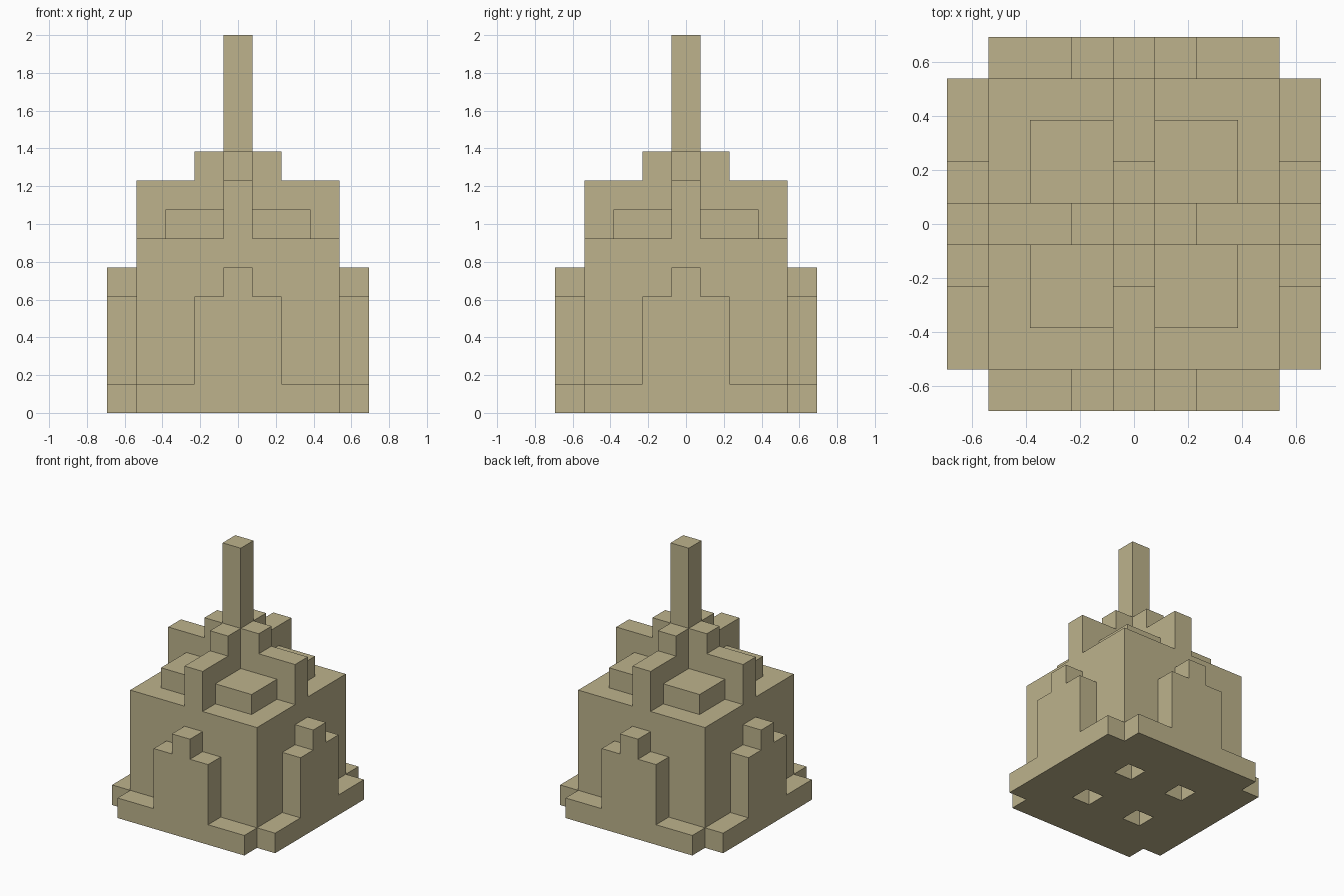
import bpy
import bmesh
import math
from mathutils import Matrix, Vector

U = 2 / 13  # one building block

if "Cube" in bpy.data.objects:
    bpy.data.objects.remove(bpy.data.objects["Cube"], do_unlink=True)

stone = bpy.data.materials.new("sandstone")
stone.use_nodes = True
colour = (0.51, 0.45, 0.262, 1)
stone.diffuse_color = colour
bsdf = next(n for n in stone.node_tree.nodes if n.type == "BSDF_PRINCIPLED")
bsdf.inputs["Base Color"].default_value = colour


def finish(name, bm):
    bmesh.ops.recalc_face_normals(bm, faces=bm.faces[:])
    mesh = bpy.data.meshes.new(name)
    bm.to_mesh(mesh)
    bm.free()
    mesh.materials.append(stone)
    obj = bpy.data.objects.new(name, mesh)
    bpy.context.collection.objects.link(obj)
    return obj


def box_mesh(size, centre):
    bm = bmesh.new()
    matrix = Matrix.Translation(Vector(centre) * U) @ Matrix.Diagonal((*[s * U for s in size], 1))
    bmesh.ops.create_cube(bm, size=1, matrix=matrix)
    return bm


def slab(name, outline, depth, turn):
    """Extrude an outline of 3D points along depth, then turn it about z."""
    bm = bmesh.new()
    face = bm.faces.new([bm.verts.new(Vector(p) * U) for p in outline])
    extruded = bmesh.ops.extrude_face_region(bm, geom=[face])["geom"]
    verts = [v for v in extruded if isinstance(v, bmesh.types.BMVert)]
    bmesh.ops.translate(bm, verts=verts, vec=Vector(depth) * U)
    bmesh.ops.rotate(bm, verts=bm.verts[:], matrix=Matrix.Rotation(turn, 3, "Z"))
    return finish(name, bm)


# Main body with four square sockets in the underside
bm = box_mesh((7, 7, 6), (0, 0, 3))
for axis in (Vector((1, 0, 0)), Vector((0, 1, 0))):
    for cut in (-2, -1, 1, 2):
        bmesh.ops.bisect_plane(bm, geom=bm.verts[:] + bm.edges[:] + bm.faces[:],
                               plane_co=axis * cut * U, plane_no=axis)
sockets = []
for f in bm.faces:
    c = f.calc_center_median() / U
    if c.z < 0.1 and all(1 < abs(v) < 2 for v in c.xy):
        sockets.append(f)
ceilings = bmesh.ops.extrude_discrete_faces(bm, faces=sockets)["faces"]
bmesh.ops.translate(bm, verts=[v for f in ceilings for v in f.verts], vec=(0, 0, U))
bmesh.ops.dissolve_limit(bm, angle_limit=0.01, verts=bm.verts[:], edges=bm.edges[:])
finish("body", bm)

# Stepped buttress on each wall and stepped roof ridge towards each wall
half = [(3.5, 0), (3.5, 1), (1.5, 1), (1.5, 4), (0.5, 4), (0.5, 5)]
buttress = half + [(-x, z) for x, z in reversed(half)]
ridge = [(0.5, 6), (3.5, 6), (3.5, 8), (1.5, 8), (1.5, 9), (0.5, 9)]
for i, side in enumerate(("front", "left", "back", "right")):
    turn = i * math.pi / 2
    slab(side + "_buttress", [(x, -4.5, z) for x, z in buttress], (0, 1, 0), turn)
    slab(side + "_roof_ridge", [(-0.5, -y, z) for y, z in ridge], (1, 0, 0), turn)

# Roof blocks between the ridges
for x, side in ((1.5, "left"), (-1.5, "right")):
    for y, end in ((-1.5, "front"), (1.5, "back")):
        finish(f"{end}_{side}_roof_block", box_mesh((2, 2, 1), (x, y, 6.5)))

# Central spire
finish("spire", box_mesh((1, 1, 7), (0, 0, 9.5)))
